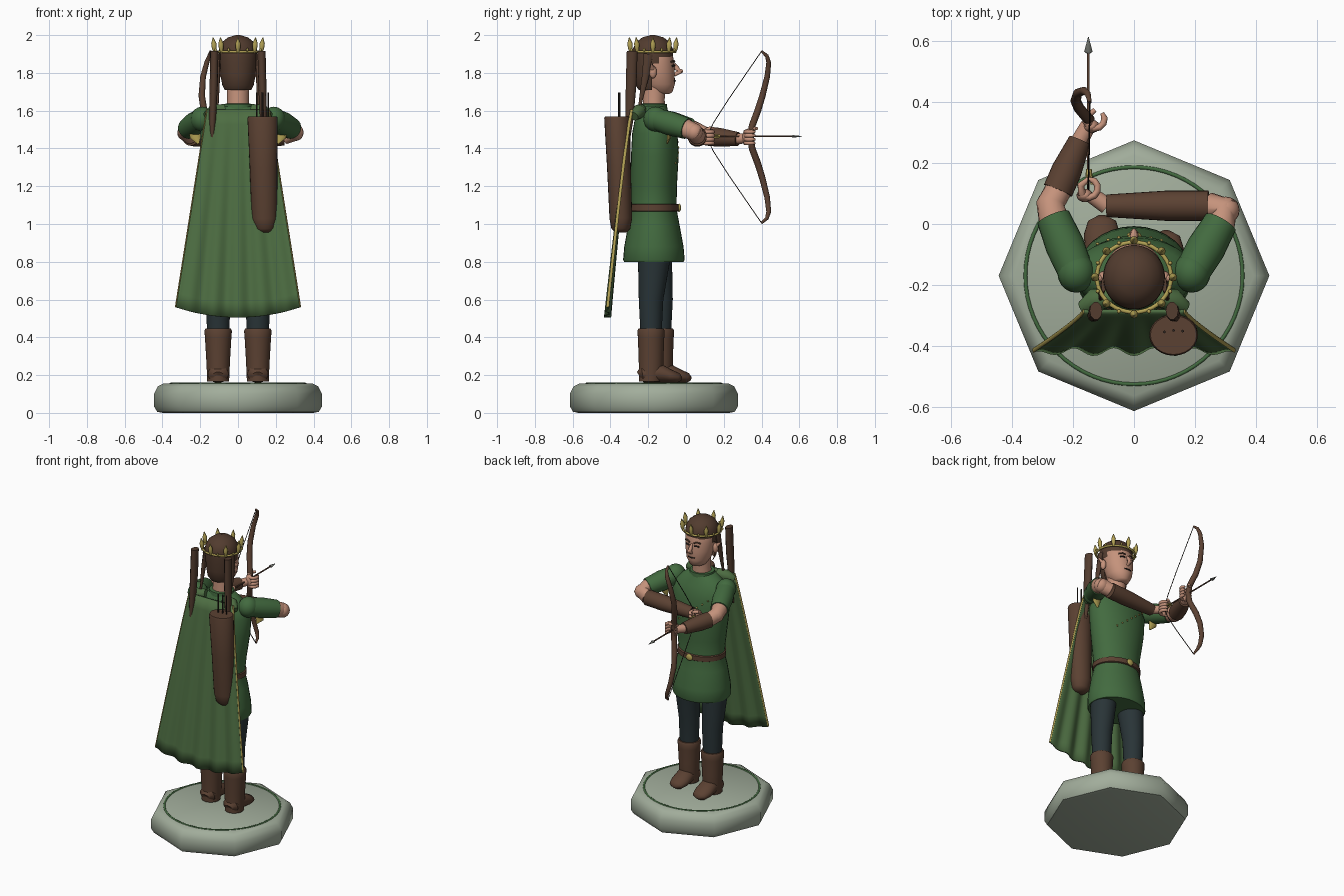
import bpy, bmesh, math
from mathutils import Vector

if "Cube" in bpy.data.objects:
    bpy.data.objects.remove(bpy.data.objects["Cube"])


def material(name, rgb):
    m = bpy.data.materials.new(name)
    m.diffuse_color = (*rgb, 1)
    m.use_nodes = True
    m.node_tree.nodes["Principled BSDF"].inputs["Base Color"].default_value = m.diffuse_color
    return m


STONE = material("stone", (.36, .42, .33))
GREEN = material("tunic_green", (.055, .145, .05))
CLOAK = material("cloak_green", (.075, .155, .055))
BROWN = material("leather_brown", (.105, .053, .032))
HAIR = material("hair_brown", (.085, .045, .028))
SKIN = material("skin", (.56, .29, .20))
GOLD = material("gold", (.45, .36, .09))
CLOTH = material("trouser_slate", (.022, .034, .038))
STEEL = material("steel", (.17, .18, .16))
DARK = material("dark", (.025, .018, .015))


def finish(bm, name, mat):
    bmesh.ops.recalc_face_normals(bm, faces=bm.faces)
    me = bpy.data.meshes.new(name)
    bm.to_mesh(me)
    bm.free()
    me.materials.append(mat)
    ob = bpy.data.objects.new(name, me)
    bpy.context.collection.objects.link(ob)
    return ob


def tube(name, pts, radii, mat, n=16, closed=False):
    """Sweep an elliptical section through points; a radius may be (a, b)."""
    pts = [Vector(p) for p in pts]
    if not isinstance(radii, list):
        radii = [radii] * len(pts)
    d = (pts[-1] - pts[0]).normalized()
    ref = Vector((0, 1, 0)) if abs(d.z) > .8 else Vector((0, 0, 1))
    bm = bmesh.new()
    rings = []
    for i, p in enumerate(pts):
        if closed:
            t = pts[(i + 1) % len(pts)] - pts[i - 1]
        else:
            t = pts[min(i + 1, len(pts) - 1)] - pts[max(i - 1, 0)]
        t.normalize()
        u = ref.cross(t).normalized()
        v = t.cross(u)
        a, b = radii[i] if isinstance(radii[i], tuple) else (radii[i],) * 2
        rings.append([bm.verts.new(p + u * a * math.cos(k * math.tau / n)
                                   + v * b * math.sin(k * math.tau / n)) for k in range(n)])
    pairs = list(zip(rings, rings[1:]))
    if closed:
        pairs.append((rings[-1], rings[0]))
    else:
        bm.faces.new(rings[0])
        bm.faces.new(rings[-1])
    for r, s in pairs:
        for k in range(n):
            bm.faces.new((r[k], r[(k + 1) % n], s[(k + 1) % n], s[k]))
    return finish(bm, name, mat)


def loft(name, rows, mat, x=0, n=32):
    """Vertical body: rows are (y, z, half width, half depth)."""
    bm = bmesh.new()
    rings = [[bm.verts.new((x + a * math.cos(k * math.tau / n), y + b * math.sin(k * math.tau / n), z))
              for k in range(n)] for y, z, a, b in rows]
    for r, s in zip(rings, rings[1:]):
        for k in range(n):
            bm.faces.new((r[k], r[(k + 1) % n], s[(k + 1) % n], s[k]))
    bm.faces.new(rings[0])
    bm.faces.new(rings[-1])
    return finish(bm, name, mat)


def ball(name, c, r, mat, seg=20):
    bm = bmesh.new()
    bmesh.ops.create_uvsphere(bm, u_segments=seg, v_segments=seg // 2, radius=1)
    for v in bm.verts:
        v.co = Vector(c) + Vector(a * b for a, b in zip(v.co, r))
    return finish(bm, name, mat)


def ring(name, c, rx, ry, r, mat, n=48):
    pts = [(c[0] + rx * math.cos(i * math.tau / n), c[1] + ry * math.sin(i * math.tau / n), c[2])
           for i in range(n)]
    return tube(name, pts, r, mat, 8, True)


# Stone plinth with softened rims and inlaid ring
base = loft("plinth", [(-.17, z, r, r) for z, r in
            [(0, .40), (.006, .428), (.035, .445), (.10, .445), (.14, .425), (.155, .395)]], STONE, n=8)
ring("plinth_ring", (0, -.17, .155), .357, .357, (.006, .005), GREEN, 64)

# Legs and boots, one foot set slightly forward
for side, x, y in (("left", -.105, -.135), ("right", .105, -.185)):
    loft(side + "_trouser_leg", [(y, .40, .058, .055), (y, .6, .065, .065), (-.165, .86, .08, .09)], CLOTH, x)
    loft(side + "_boot_shaft", [(y - .005, .165, .058, .06), (y, .22, .06, .064), (y, .30, .064, .066),
         (y, .40, .07, .07), (y, .435, .073, .072), (y, .447, .067, .066)], BROWN, x)
    tube(side + "_boot_foot", [(x, y - .062, .195), (x, y - .045, .205), (x, y + .04, .212),
         (x, y + .1, .195), (x, y + .145, .185), (x, y + .163, .18)],
         [(.03, .025), (.055, .045), (.056, .052), (.06, .035), (.046, .026), (.012, .008)], BROWN, 20)

# Tunic, belt and buckle
loft("tunic", [(-.17, .80, .185, .158), (-.17, .81, .19, .163), (-.17, .88, .188, .157), (-.17, 1.0, .17, .135),
     (-.17, 1.08, .15, .12), (-.17, 1.2, .165, .122), (-.165, 1.36, .19, .126), (-.165, 1.48, .20, .12),
     (-.17, 1.56, .18, .10), (-.175, 1.60, .12, .08), (-.175, 1.625, .078, .07)], GREEN)
loft("collar", [(-.175, 1.57, .085, .08), (-.175, 1.635, .078, .074), (-.175, 1.637, .065, .06)], GREEN)
loft("belt", [(-.17, 1.066, .152, .124), (-.17, 1.07, .16, .131), (-.17, 1.102, .16, .131),
     (-.17, 1.106, .152, .124)], BROWN)
ball("belt_buckle", (0, -.036, 1.086), (.024, .01, .022), GOLD)
for i in range(7):
    x = -.12 + i * .035
    y = -.165 + .125 * math.sqrt(1 - (x / .2) ** 2)
    ball("chest_stud", (x, y, 1.49 - i * .028), (.006, .005, .006), GOLD, 8)

# Neck, head and facial features
loft("neck", [(-.17, 1.58, .066, .062), (-.17, 1.66, .057, .057), (-.165, 1.75, .06, .06)], SKIN)
loft("head", [(-.13, 1.688, .03, .04), (-.132, 1.698, .05, .06), (-.142, 1.74, .076, .083),
     (-.15, 1.80, .09, .09), (-.155, 1.86, .094, .092), (-.165, 1.93, .088, .088), (-.17, 1.98, .05, .05)], SKIN)
tube("nose", [(0, -.064, 1.85), (0, -.05, 1.825), (0, -.034, 1.806), (0, -.062, 1.788)],
     [.006, (.011, .014), (.015, .017), .008], SKIN, 12)
tube("nose_tip", [(0, -.045, 1.812), (0, -.016, 1.81)], [.014, .006], SKIN, 12)
tube("mouth", [(-.025, -.062, 1.758), (0, -.056, 1.757), (.025, -.062, 1.758)], .004, DARK, 8)
for s in (-1, 1):
    tube("eye", [(s * .02, -.061, 1.838), (s * .034, -.063, 1.841), (s * .05, -.072, 1.836)], .005, DARK, 8)
    tube("eyebrow", [(s * .016, -.061, 1.858), (s * .036, -.066, 1.865), (s * .058, -.079, 1.858)], .005, HAIR, 8)
    ball("ear", (s * .101, -.175, 1.805), (.017, .02, .034), SKIN)
    tube("ear_tip", [(s * .105, -.177, 1.82), (s * .135, -.185, 1.85)], [.014, .003], SKIN, 10)

# Hair cap with the face area opened
hair = loft("hair_cap", [(-.18, 1.71, .07, .07), (-.18, 1.735, .083, .088), (-.178, 1.79, .093, .098),
            (-.175, 1.85, .1, .104), (-.175, 1.885, .102, .106), (-.175, 1.93, .1, .105),
            (-.175, 1.965, .082, .086), (-.175, 1.988, .052, .056), (-.175, 2.0, .012, .012)], HAIR, n=40)
bm = bmesh.new()
bm.from_mesh(hair.data)
gone = [f for f in bm.faces if f.calc_center_median().z < 1.88
        and f.calc_center_median().y > -.175 + .55 * max(0, f.calc_center_median().z - 1.82)
        or f.calc_center_median().z < 1.711]
bmesh.ops.delete(bm, geom=gone, context='FACES')
bm.to_mesh(hair.data)
bm.free()
for s in (-1, 1):
    tube("long_hair_lock", [(s * .125, -.285, 1.915), (s * .128, -.29, 1.75), (s * .135, -.3, 1.55),
         (s * .14, -.31, 1.39)], [(.021, .03), (.022, .03), (.018, .022), (.004, .005)], HAIR, 10)
    tube("side_hair_lock", [(s * .1, -.2, 1.9), (s * .107, -.215, 1.78), (s * .11, -.25, 1.6)],
         [(.008, .025), (.012, .02), .006], HAIR, 10)

# Crown with eight leaf points
ring("crown_band", (0, -.175, 1.912), .122, .115, .007, GOLD)
for i in range(8):
    a = i * math.pi / 4
    c, s = math.cos(a), math.sin(a)
    tube("crown_leaf", [(r * c, -.175 + r * .95 * s, z) for r, z in
         ((.122, 1.905), (.126, 1.93), (.128, 1.955), (.132, 1.988))], [.006, .012, .014, .002], GOLD, 8)
    ball("crown_bead", (.129 * math.cos(a + .39), -.175 + .122 * math.sin(a + .39), 1.922),
         (.007, .007, .01), GOLD, 8)

# Pleated cloak with trimmed edges
NU, NT = 48, 14


def cloak_point(u, t):
    wave = .013 * t * math.cos(u * 5 * math.pi)
    return Vector((u * (.165 + .165 * t), -.287 - .128 * t ** .85 - wave * (1 - u ** 6),
                   1.605 - t * (1.10 - .055 * u * u)))


bm = bmesh.new()
grid = [[bm.verts.new(cloak_point(2 * i / NU - 1, j / NT)) for i in range(NU + 1)] for j in range(NT + 1)]
for j in range(NT):
    for i in range(NU):
        bm.faces.new((grid[j][i], grid[j][i + 1], grid[j + 1][i + 1], grid[j + 1][i]))
cloak = finish(bm, "cloak", CLOAK)
mod = cloak.modifiers.new("thickness", 'SOLIDIFY')
mod.thickness, mod.offset = .012, 0
for s in (-1, 1):
    tube("cloak_trim", [cloak_point(s, j / NT) for j in range(NT + 1)], (.004, .008), GOLD, 8)
    tube("cloak_shoulder", [(s * .07, -.24, 1.605), (s * .13, -.25, 1.595), (s * .165, -.275, 1.57)],
         [.03, .038, .025], CLOAK)

# Quiver with spare arrows
tube("quiver", [(.142, -.345, .955), (.142, -.345, .975), (.14, -.345, 1.03), (.135, -.355, 1.3),
     (.13, -.365, 1.56), (.13, -.365, 1.57)],
     [(.035, .03), (.055, .05), (.068, .06), (.073, .063), (.08, .068), (.076, .064)], BROWN, 24)
for x, y in ((.10, -.355), (.13, -.35), (.16, -.352)):
    tube("spare_arrow", [(x, y, 1.5), (x, y, 1.695)], .0045, DARK, 8)

# Arms: sleeve, bare elbow, bracer, gold sleeve tip
ARMS = {"left": ((-.19, -.16, 1.555), (-.265, .02, 1.505), (-.275, .065, 1.485), (-.25, .11, 1.465),
                 (-.178, .275, 1.45), (-.15, .325, 1.455)),
        "right": ((.19, -.16, 1.555), (.285, .005, 1.505), (.302, .045, 1.485), (.245, .06, 1.465),
                  (-.09, .06, 1.45), (-.14, .095, 1.455))}
for side, (sh, cuff, elbow, b0, b1, wrist) in ARMS.items():
    mid = (Vector(sh) + Vector(cuff)) / 2
    tube(side + "_sleeve", [sh, mid, cuff], [.058, .064, .056], GREEN, 24)
    ball(side + "_shoulder", sh, (.062, .066, .066), GREEN)
    tube(side + "_elbow", [mid, cuff, elbow, b0], [.045, .05, .047, .044], SKIN, 20)
    ball(side + "_elbow_joint", elbow, (.045, .045, .046), SKIN)
    bm_mid = Vector(b0).lerp(Vector(b1), .4)
    tube(side + "_bracer", [b0, bm_mid, b1], [.05, .05, .037], BROWN, 24)
    tube(side + "_wrist", [b1, wrist], [.028, .026], SKIN)
    s = 1 if cuff[0] > 0 else -1
    tube(side + "_sleeve_tip", [(s * .225, -.09, 1.50), (s * .225, -.09, 1.46), (s * .21, -.1, 1.425)],
         [(.034, .012), (.03, .01), (.005, .004)], GOLD, 10)

# Hands with curled fingers
for side, cx, cy, start in (("left", -.128, .345, 2.8), ("right", -.15, .118, 3.6)):
    ball(side + "_palm", (cx - .012, cy - .024, 1.46), (.027, .022, .042), SKIN)
    for k in range(4):
        tube(side + "_finger", [(cx + .031 * math.cos(start + a * .6), cy + .031 * math.sin(start + a * .6),
             1.428 + k * .02) for a in range(8)], [.011] * 7 + [.006], SKIN, 8)
    tube(side + "_thumb", [(cx - .02, cy - .02, 1.49), (cx - .025, cy + .01, 1.505), (cx, cy + .03, 1.505)],
         [.013, .012, .008], SKIN, 10)

# Recurve bow, mirrored about the grip height
half = [(-.145, .40, .455), (-.152, .428, .43), (-.165, .438, .395), (-.185, .43, .32), (-.192, .405, .22),
        (-.18, .38, .14), (-.155, .35, .06)]
limb = [(x, y, 1.46 + z) for x, y, z in half]
rad = [.006, .01, .013, .015, .017, .018, .018]
tube("bow", limb + [(-.147, .343, 1.46)] + [(x, y, 1.46 - z) for x, y, z in reversed(half)],
     rad + [.018] + rad[::-1], BROWN, 14)
for s in (-1, 1):
    tube("bow_string", [(-.145, .40, 1.46 + s * .455), (-.148, .225, 1.46 + s * .20),
         (-.15, .145, 1.46 + s * .075), (-.15, .11, 1.46)], .0025, DARK, 6)

# Nocked arrow
tube("arrow_shaft", [(-.15, .10, 1.464), (-.15, .575, 1.464)], .0045, BROWN, 8)
tube("arrow_head", [(-.15, .56, 1.464), (-.15, .566, 1.464), (-.15, .615, 1.464)],
     [.004, (.014, .007), .001], STEEL, 8)
for a in range(3):
    dx, dz = .012 * math.cos(a * math.tau / 3), .012 * math.sin(a * math.tau / 3)
    tube("arrow_feather", [(-.15 + dx, .13, 1.464 + dz), (-.15 + dx * .5, .18, 1.464 + dz * .5)],
         .005, GOLD, 6)

# Smooth shading with crisp rims
bpy.ops.object.select_all(action='SELECT')
bpy.context.view_layer.objects.active = base
bpy.ops.object.shade_smooth_by_angle(angle=math.radians(48))
